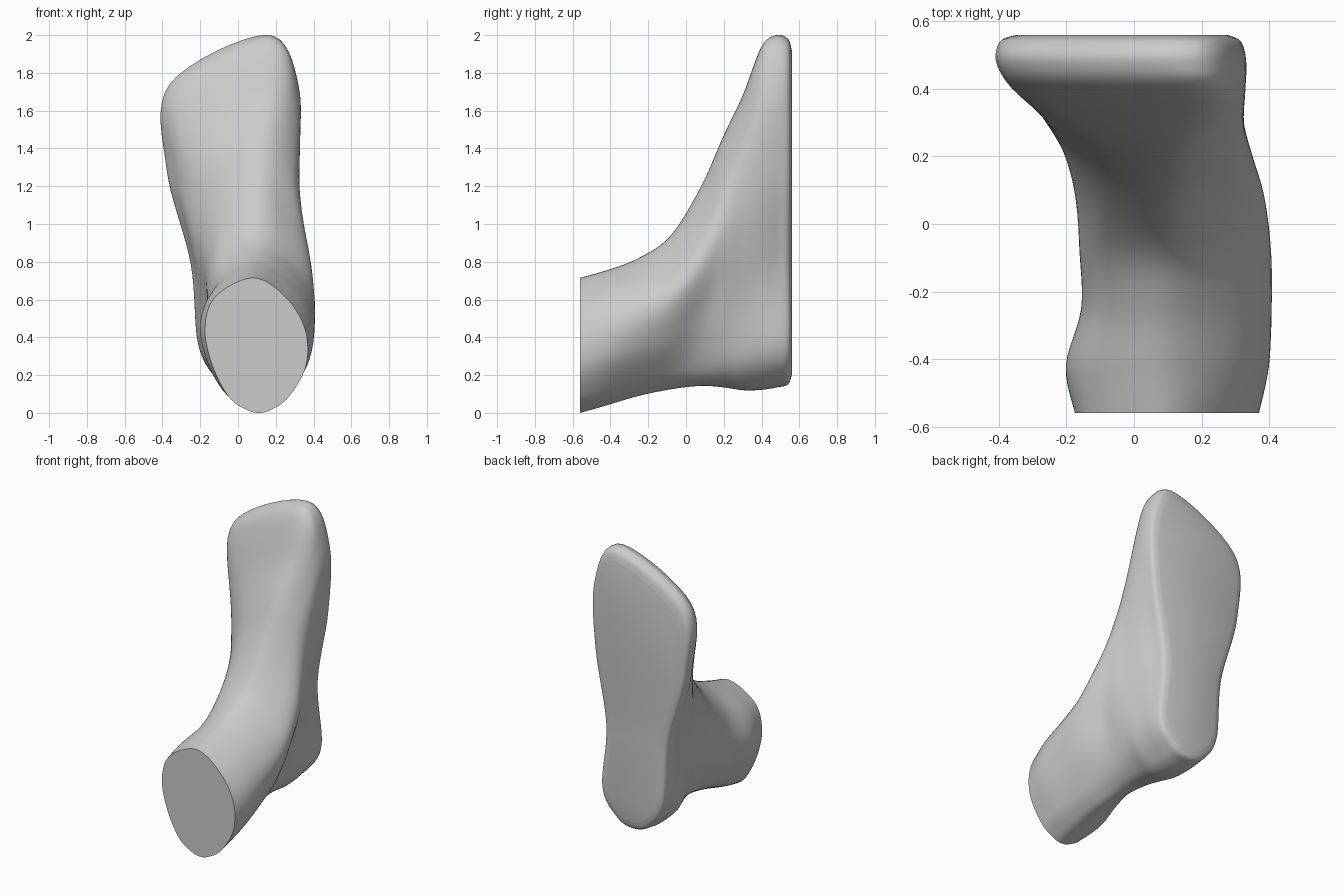
import bpy, bmesh
from mathutils import Vector

if "Cube" in bpy.data.objects:
    bpy.data.objects.remove(bpy.data.objects["Cube"])

# Heights (share of section height) at which the side widths are given
LEVELS = (0.12, 0.35, 0.62, 0.86)
ROUND_LEVEL = 0.025   # extra point that rounds the heel side

# Slices from the cut ankle to the sole:
# y, bottom (x, z), top (x, z), left x per level, right x per level
SLICES = [
    (-.56, (.11, .00), (.08, .715), (-.05, -.135, -.175, -.12), (.27, .36, .355, .25)),
    (-.42, (.11, .04), (.08, .755), (-.08, -.17, -.20, -.12), (.27, .38, .39, .28)),
    (-.25, (.10, .09), (.09, .82), (-.06, -.13, -.155, -.09), (.25, .37, .403, .285)),
    (-.08, (.08, .125), (.10, .94), (-.05, -.13, -.16, -.09), (.225, .35, .403, .275)),
    (.08, (.06, .143), (.11, 1.20), (-.09, -.15, -.17, -.08), (.225, .315, .385, .26)),
    (.20, (.04, .135), (.13, 1.47), (-.14, -.18, -.20, -.10), (.24, .315, .35, .275)),
    (.30, (.03, .12), (.16, 1.68), (-.18, -.205, -.26, -.19), (.255, .295, .325, .30)),
    (.40, (.02, .122), (.17, 1.94), (-.20, -.23, -.33, -.315), (.26, .27, .32, .315)),
    (.48, (.02, .135), (.15, 2.00), (-.21, -.25, -.375, -.36), (.26, .24, .31, .32)),
    (.54, (.02, .15), (.15, 1.98), (-.205, -.24, -.37, -.345), (.245, .215, .295, .305)),
    (.56, (.02, .20), (.14, 1.92), (-.17, -.20, -.325, -.30), (.21, .17, .255, .265)),
]


def spline(p0, p1, p2, p3, t):
    return 0.5 * (2 * p1 + (p2 - p0) * t + (2 * p0 - 5 * p1 + 4 * p2 - p3) * t * t
                  + (3 * p1 - p0 - 3 * p2 + p3) * t ** 3)


def outline(y, bottom, top, left, right, steps=8):
    """Smooth closed outline of one slice."""
    height = top[1] - bottom[1]
    share = 0.42 if y < 0 else 0.53   # the heel is blunter than the leg

    def side(xs):
        near = bottom[0] + share * (xs[0] - bottom[0])
        return [Vector((x, y, bottom[1] + f * height))
                for x, f in zip((near,) + xs, (ROUND_LEVEL,) + LEVELS)]

    pts = [Vector((bottom[0], y, bottom[1]))] + side(right)
    pts += [Vector((top[0], y, top[1]))] + side(left)[::-1]
    n = len(pts)
    return [spline(pts[i - 1], pts[i], pts[(i + 1) % n], pts[(i + 2) % n], s / steps)
            for i in range(n) for s in range(steps)]


# Interpolate the slices along the leg-to-sole direction
rings = [outline(*s) for s in SLICES]
last = len(rings) - 1
dense = []
for i in range(last):
    quad = [rings[max(i - 1, 0)], rings[i], rings[i + 1], rings[min(i + 2, last)]]
    for s in range(6):
        dense.append([spline(*p, s / 6) for p in zip(*quad)])
dense.append(rings[-1])

# Skin, flat ankle cut and flat sole
bm = bmesh.new()
loops = [[bm.verts.new(p) for p in ring] for ring in dense]
for a, b in zip(loops, loops[1:]):
    for j in range(len(a)):
        k = (j + 1) % len(a)
        bm.faces.new((a[j], a[k], b[k], b[j]))
bm.faces.new(loops[0])
bm.faces.new(loops[-1])
bmesh.ops.recalc_face_normals(bm, faces=bm.faces)
mesh = bpy.data.meshes.new("foot")
bm.to_mesh(mesh)
bm.free()
foot = bpy.data.objects.new("foot", mesh)
bpy.context.collection.objects.link(foot)
bpy.context.view_layer.objects.active = foot
foot.select_set(True)
bpy.ops.object.shade_smooth_by_angle(angle=0.7)
